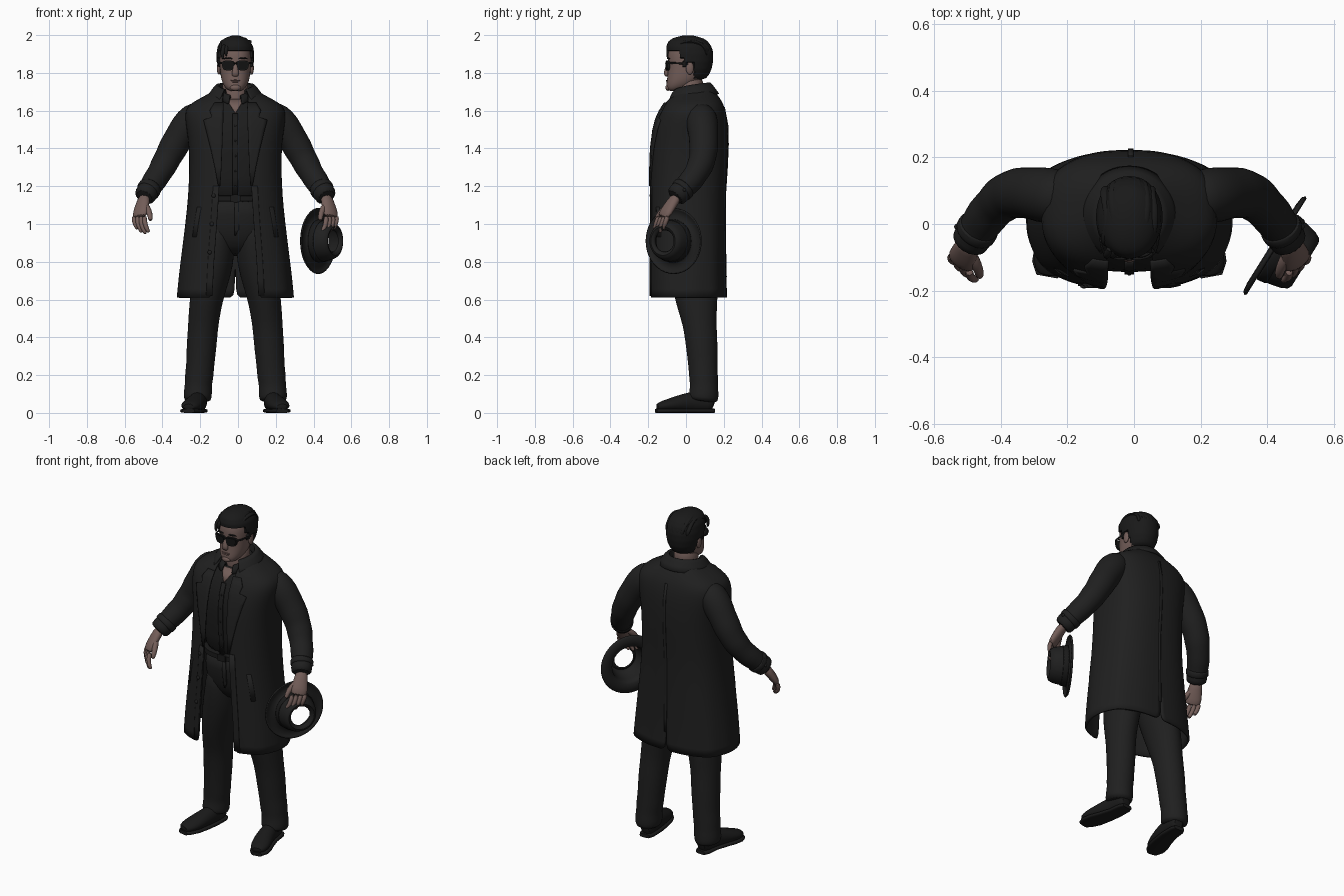
import bpy, bmesh, math
from mathutils import Vector

X0 = -0.014          # the body's mirror plane
E = 2.6              # squareness of body cross-sections


def material(name, *c):
    m = bpy.data.materials.new(name)
    m.diffuse_color = (*c, 1)
    return m


COAT = material("charcoal coat", 0.014, 0.014, 0.014)
SHIRT = material("black shirt", 0.012, 0.012, 0.012)
TROUSER = material("dark trousers", 0.014, 0.014, 0.014)
LEATHER = material("black leather", 0.010, 0.010, 0.010)
SKIN = material("skin", 0.17, 0.11, 0.098)
LIP = material("lips", 0.14, 0.085, 0.077)
HAIR = material("black hair", 0.010, 0.010, 0.010)
GLASS = material("dark glass", 0.006, 0.006, 0.006)


def finish(bm, name, mat, mirror=False, sub=0, solid=0.0):
    bmesh.ops.recalc_face_normals(bm, faces=bm.faces)
    me = bpy.data.meshes.new(name)
    bm.to_mesh(me)
    bm.free()
    me.materials.append(mat)
    for p in me.polygons:
        p.use_smooth = True
    me.set_sharp_from_angle(angle=math.radians(50))
    ob = bpy.data.objects.new(name, me)
    bpy.context.collection.objects.link(ob)
    ob.location.x = X0
    if mirror:
        ob.modifiers.new("mirror", 'MIRROR')
    if sub:
        s = ob.modifiers.new("smooth", 'SUBSURF')
        s.levels = s.render_levels = sub
    if solid:
        s = ob.modifiers.new("thickness", 'SOLIDIFY')
        s.thickness, s.offset = solid, 0
    return ob


def grid(name, rows, mat, closed=False, caps=False, **k):
    bm = bmesh.new()
    vs = [[bm.verts.new(p) for p in r] for r in rows]
    n = len(rows[0])
    for a, b in zip(vs, vs[1:]):
        for i in range(n if closed else n - 1):
            j = (i + 1) % n
            bm.faces.new((a[i], a[j], b[j], b[i]))
    if caps:
        bm.faces.new(vs[0])
        bm.faces.new(vs[-1])
    return finish(bm, name, mat, **k)


def power(v, e):
    return math.copysign(abs(v) ** (2 / e), v)


def at(prof, z):
    """Interpolated profile row at height z."""
    for a, b in zip(prof, prof[1:]):
        if z <= b[0]:
            break
    f = max(0, min(1, (z - a[0]) / (b[0] - a[0])))
    return [p + (q - p) * f for p, q in zip(a, b)]


def front(prof, z, x):
    """y of the front surface of a profile."""
    _, w, yf, yb = at(prof, z)[:4]
    return (yf + yb) / 2 - (yb - yf) / 2 * max(0, 1 - abs(x / w) ** E) ** (1 / E)


def loft(name, prof, mat, e=E, n=32, fn=None, **k):
    """Stacked rings from rows (z, half width, front y, back y)."""
    rows = []
    for z, w, yf, yb in prof:
        ring = []
        for i in range(n):
            t = 2 * math.pi * i / n
            v = (w * power(math.sin(t), e), (yf + yb) / 2 - (yb - yf) / 2 * power(math.cos(t), e), z)
            ring.append(fn(v) if fn else v)
        rows.append(ring)
    return grid(name, rows, mat, closed=True, caps=True, **k)


def tube(name, pts, mat, ref=(1, 0, 0), n=12, e=2, sub=1, **k):
    """Tapered tube through (x, y, z, radius[, second radius])."""
    P, ref, rows = [Vector(p[:3]) for p in pts], Vector(ref), []
    for i, p in enumerate(pts):
        T = (P[min(i + 1, len(P) - 1)] - P[max(i - 1, 0)]).normalized()
        A = (ref - T * ref.dot(T)).normalized()
        B = T.cross(A)
        rows.append([P[i] + A * p[3] * power(math.cos(t), e) + B * p[-1] * power(math.sin(t), e)
                     for t in (2 * math.pi * j / n for j in range(n))])
    return grid(name, rows, mat, closed=True, caps=True, sub=sub, **k)


def ball(name, loc, scale, mat, **k):
    bm = bmesh.new()
    bmesh.ops.create_uvsphere(bm, u_segments=20, v_segments=12, radius=1)
    for v in bm.verts:
        v.co = Vector([a * b + c for a, b, c in zip(v.co, scale, loc)])
    return finish(bm, name, mat, **k)


def patch(name, rows, mat, prof, off=0.01, solid=0.009, **k):
    """Cloth plate lying on a profile's front, rows (z, x0, x1)."""
    pts = []
    for z, a, b in rows:
        xs = [a + (b - a) * i / 5 for i in range(6)]
        pts.append([(x, front(prof, z, x) - off, z) for x in xs])
    return grid(name, pts, mat, solid=solid, **k)


def collar(name, rows, phi0, mat):
    """Half of a turned collar, rows (half width, front y, back y, front z, back z)."""
    pts = []
    for w, yf, yb, zf, zb in rows:
        r = []
        for i in range(17):
            t = phi0 + (math.pi - phi0) * i / 16
            r.append((w * math.sin(t), (yf + yb) / 2 - (yb - yf) / 2 * math.cos(t),
                      zf + (zb - zf) * math.sin(t / 2) ** 0.6))
        pts.append(r)
    return grid(name, pts, mat, mirror=True, sub=1, solid=0.01)


# Coat body: open half shell with a narrow back vent, mirrored
coat = [(0.61, .302, -.19, .212, .125), (0.70, .294, -.19, .208, .12), (0.80, .283, -.19, .205, .115),
        (1.0, .258, -.188, .203, .1), (1.15, .243, -.187, .203, .09), (1.3, .237, -.184, .213, .082),
        (1.42, .24, -.179, .218, .078), (1.52, .255, -.163, .216, .075), (1.58, .262, -.142, .208, .072),
        (1.62, .25, -.12, .197, .07), (1.65, .205, -.098, .183, .068), (1.68, .145, -.068, .162, .065),
        (1.71, .1, -.035, .135, .06)]
rows = []
for z, w, yf, yb, g in coat:
    t0 = math.asin((g / w) ** (E / 2))
    vent = {0.61: .004, 0.70: .003}.get(z, 0)
    fold = 0.018 * max(0, 1.15 - z)
    r = []
    for i in range(33):
        t = t0 + (math.pi - t0) * i / 32
        k = 1 + fold * math.sin(9 * t) * math.sin(math.pi * i / 32)
        r.append((k * w * abs(math.sin(t)) ** (2 / E), (yf + yb) / 2 - k * (yb - yf) / 2 * power(math.cos(t), E), z))
    r[-1] = (vent, yb, z)
    rows.append(r)
grid("coat_body", rows, COAT, mirror=True, sub=1, solid=0.012)
grid("back_seam", [[(x, at(coat, z)[3] + .006, z) for x in (-.004, .012)] for z in (.72, .8, 1, 1.15, 1.3, 1.42, 1.52, 1.62)],
     COAT, solid=.005)
collar("coat_collar", [(.08, -.04, .11, 1.64, 1.68), (.09, -.06, .118, 1.69, 1.757),
                       (.11, -.088, .135, 1.665, 1.738), (.146, -.12, .172, 1.605, 1.688)], 0.62, COAT)
patch("lapels", [(1.2, .08, .09), (1.3, .074, .108), (1.4, .07, .13), (1.5, .066, .155), (1.55, .064, .168),
                 (1.565, .064, .125), (1.6, .064, .135), (1.64, .062, .11)], COAT, coat, mirror=True)
patch("coat_pockets", [(.93, .205, .225), (1.0, .195, .215), (1.09, .18, .2)], COAT, coat, off=.006, mirror=True)
patch("front_seams", [(z, at(coat, z)[4] - .002, at(coat, z)[4] + .03) for z in (.62, .7, .8, .9, 1, 1.1, 1.2)],
      COAT, coat, off=.007, solid=.006, mirror=True)
for z in (0.85, 1.0, 1.15):
    x = -at(coat, z)[4] - .025
    ball("coat_button", (x, front(coat, z, x) - .011, z), (.011, .006, .011), COAT)

# Sleeves, wrinkled a little, with cuff straps
arm = [(.17, .075, 1.59, .07), (.22, .082, 1.562, .085), (.262, .088, 1.515, .086), (.3, .094, 1.455, .077),
       (.332, .094, 1.4, .08), (.358, .089, 1.35, .07), (.38, .076, 1.31, .074), (.402, .055, 1.268, .063),
       (.428, .028, 1.23, .067), (.452, -.008, 1.192, .058), (.473, -.042, 1.158, .06), (.485, -.062, 1.138, .057)]
tube("sleeves", arm, COAT, ref=(0, 1, 0), n=16, mirror=True)
tube("cuff_straps", [(.45, -.004, 1.196, .061), (.452, -.008, 1.192, .065), (.464, -.027, 1.174, .065),
                     (.466, -.03, 1.171, .061)], COAT, ref=(0, 1, 0), n=16, mirror=True)
ball("cuff_buttons", (.518, -.008, 1.18), (.009, .009, .009), COAT, mirror=True)

# Hands
S = Vector((.76, .65, 0))
tube("palms", [(.48, -.045, 1.15, .034, .028), (.49, -.075, 1.11, .04, .027), (.503, -.105, 1.065, .049, .025),
               (.508, -.125, 1.032, .045, .018)], SKIN, ref=S, mirror=True)
for i, (finger, size) in enumerate((("index", 1), ("middle", 1.08), ("ring", 1), ("little", .8))):
    p = Vector((.508, -.118, 1.045)) + S * (i - 1.5) * .024
    pts = [(*p, .015)]
    for d, rad in (((0, -.016, -.04), .014), ((-.012, -.009, -.03), .0125), ((-.012, 0, -.022), .01)):
        p = p + Vector(d) * size
        pts.append((*p, rad))
    tube(finger + "_fingers", pts, SKIN, n=8, mirror=True)
tube("thumbs", [(.478, -.085, 1.105, .02), (.458, -.125, 1.07, .018), (.45, -.15, 1.04, .015),
                (.45, -.16, 1.015, .011)], SKIN, n=8, mirror=True)

# Shirt with open neck, placket and buttons
shirt = [(1.1, .172, -.125, .14), (1.25, .178, -.137, .145), (1.4, .2, -.148, .15), (1.5, .205, -.14, .15),
         (1.58, .18, -.115, .14), (1.64, .1, -.078, .11), (1.67, .075, -.055, .1)]
loft("shirt", shirt, SHIRT, sub=1)
patch("shirt_placket", [(z, -.014, .014) for z in (1.15, 1.25, 1.35, 1.45, 1.52, 1.585)], SHIRT, shirt, .004, .006)
for z in (1.2, 1.28, 1.36, 1.44, 1.52):
    ball("shirt_button", (0, front(shirt, z, 0) - .007, z), (.005, .003, .005), SHIRT)
patch("open_neck", [(1.59, -.003, .003), (1.62, -.022, .022), (1.66, -.046, .046)], SKIN, shirt, .005, .006)
collar("shirt_collar", [(.07, -.052, .09, 1.63, 1.68), (.078, -.066, .1, 1.678, 1.728),
                        (.09, -.1, .105, 1.605, 1.68)], 0.36, SHIRT)

# Trousers, belt and shoes
hips = [(.83, .09, -.02, .14), (.88, .15, -.075, .158), (.95, .178, -.108, .162), (1.05, .182, -.122, .155),
        (1.14, .174, -.127, .142)]
loft("trouser_hips", hips, TROUSER, sub=1)
patch("trouser_fly", [(.94, -.004, .002), (.97, -.004, .018), (1.03, -.004, .02), (1.12, -.004, .02)],
      TROUSER, hips, .003, .005)
loft("belt", [(1.118, .174, -.131, .147), (1.121, .18, -.136, .15), (1.149, .18, -.136, .15), (1.152, .174, -.131, .147)],
     LEATHER)
tube("belt_buckle", [(0, -.132, 1.135, .027, .02), (0, -.143, 1.135, .027, .02)], LEATHER, e=6, n=24, sub=0)
tube("trouser_legs", [(.085, .02, 1.04, .085, .12), (.095, .026, .92, .094, .13), (.11, .034, .8, .104, .128),
                      (.138, .045, .68, .096, .12), (.154, .057, .6, .088, .114), (.167, .068, .5, .083, .094),
                      (.172, .076, .44, .08, .088), (.18, .085, .34, .08, .084), (.186, .09, .25, .074, .078),
                      (.192, .093, .19, .077, .077), (.196, .095, .15, .071, .074), (.198, .095, .11, .076, .078),
                      (.2, .093, .08, .074, .08), (.2, .09, .058, .07, .074)],
     TROUSER, n=20, mirror=True)
foot = [(.188, .15, .045, .03, .036), (.19, .125, .054, .042, .05), (.195, .05, .06, .046, .058),
        (.21, -.02, .052, .052, .048), (.228, -.08, .042, .057, .037), (.242, -.125, .036, .05, .028),
        (.248, -.158, .03, .03, .018)]
tube("shoes", foot, LEATHER, n=16, mirror=True)
tube("soles", [(x, y, .011, a + .002, .011) for x, y, z, a, b in foot], LEATHER, n=20, e=3.5, sub=0, mirror=True)

# Head
loft("neck", [(1.6, .075, -.05, .09), (1.66, .07, -.055, .085), (1.72, .068, -.052, .088), (1.79, .068, -.04, .095)],
     SKIN, e=2, sub=1)
loft("head", [(1.703, .028, -.088, -.04), (1.714, .047, -.101, 0), (1.735, .063, -.104, .04), (1.76, .073, -.101, .075),
              (1.79, .079, -.098, .1), (1.83, .082, -.095, .113), (1.865, .085, -.097, .12), (1.9, .085, -.097, .122),
              (1.94, .078, -.085, .112), (1.97, .05, -.05, .08)], SKIN, e=2.3, sub=1)
tube("nose", [(0, -.09, 1.86, .013, .009), (0, -.102, 1.82, .014, .012), (0, -.106, 1.795, .021, .014),
              (0, -.099, 1.78, .016, .009)], SKIN)
ball("upper_lip", (0, -.098, 1.76), (.026, .008, .004), LIP)
ball("lower_lip", (0, -.098, 1.753), (.021, .008, .004), LIP)
ball("chin", (0, -.095, 1.722), (.028, .014, .017), SKIN)
ball("ears", (.087, .02, 1.825), (.011, .021, .034), SKIN, mirror=True)
tube("brows", [(.014, -.095, 1.874, .004), (.04, -.098, 1.88, .006), (.066, -.085, 1.874, .004)],
     HAIR, ref=(0, 0, 1), n=8, mirror=True)

# Sunglasses: rounded tapering frames and lenses
for name, y, s, mat in (("glasses_frames", -.102, 1, LEATHER), ("glasses_lenses", -.106, .85, GLASS)):
    ring = []
    for i in range(24):
        t = 2 * math.pi * i / 24
        dz = .026 * power(math.sin(t), 3)
        ring.append((.037 + s * power(math.cos(t), 3) * (.034 + .2 * dz), 1.839 + s * dz))
    grid(name, [[(x, y + d + .25 * max(0, x - .03), z) for x, z in ring] for d in (.007, -.003)],
         mat, closed=True, caps=True, mirror=True)
tube("glasses_bridge", [(-.012, -.106, 1.852, .005), (.012, -.106, 1.852, .005)], LEATHER, ref=(0, 0, 1), n=8)
tube("glasses_temples", [(.068, -.095, 1.852, .004, .006), (.084, -.08, 1.852, .004, .006), (.092, 0, 1.85, .004, .005),
                         (.092, .03, 1.84, .003, .004)], LEATHER, ref=(1, .3, 0), n=8, mirror=True)

# Hair: a cap that sinks into the head below the hairline, plus combed locks
hair = [(1.765, .07, -.09, .1), (1.79, .082, -.09, .121), (1.82, .092, -.09, .135), (1.86, .099, -.096, .143),
        (1.9, .1, -.102, .144), (1.94, .094, -.104, .134), (1.967, .078, -.093, .115), (1.985, .055, -.068, .088),
        (1.997, .02, -.02, .04)]


def hairline(v):
    x, y, z = v
    line = 1.918 if y < -.04 else 1.88 if y < -.02 else 1.83 if y < .003 else 1.857 if y < .042 else 1.765
    k = 1 if z > line else .78
    return (x * k, .02 + (y - .02) * k, z)


loft("hair", [at(hair, 1.765 + .232 * i / 30) for i in range(31)], HAIR, e=2.1, n=72, fn=hairline)
for i in range(-3, 4):
    x = .023 * i
    k = math.sqrt(1 - (x / .106) ** 2)
    pts = []
    for j in range(11):
        a = math.pi * (.1 + .94 * j / 10)
        r = (.015, .010) if 0 < j < 10 else (.006, .006)
        pts.append((x + .005 * math.sin(3 * a + i), .02 - .117 * k * math.cos(a), 1.9 + .088 * k * math.sin(a), *r))
    tube("hair_lock", pts, HAIR, n=8)
for x, z in ((-.07, 1.87), (-.052, 1.885)):
    tube("forelock", [(x + .012, -.07, 1.95, .013), (x + .004, -.092, 1.925, .013), (x, -.096, z + .025, .011),
                      (x + .004, -.094, z, .004)], HAIR, n=8)

# Hat held in the left hand: turned profile (radius, depth), open crown
axis = Vector((.85, -.53, 0))


def turned(name, prof, mat, solid):
    pts = [[(r * math.cos(t), r * math.sin(t), d) for t in (2 * math.pi * i / 40 for i in range(40))] for r, d in prof]
    ob = grid(name, pts, mat, closed=True, solid=solid)
    ob.rotation_mode = 'QUATERNION'
    ob.rotation_quaternion = axis.to_track_quat('Z', 'Y')
    ob.location = (.42, -.0625, .91)


turned("hat", [(.172, .008), (.165, .0), (.14, -.003), (.118, .0), (.11, .008), (.106, .03), (.101, .06), (.095, .085),
               (.086, .103), (.076, .108), (.066, .103), (.06, .092)], COAT, .008)
turned("hat_band", [(.111, .012), (.112, .016), (.109, .038), (.107, .041)], LEATHER, .006)
